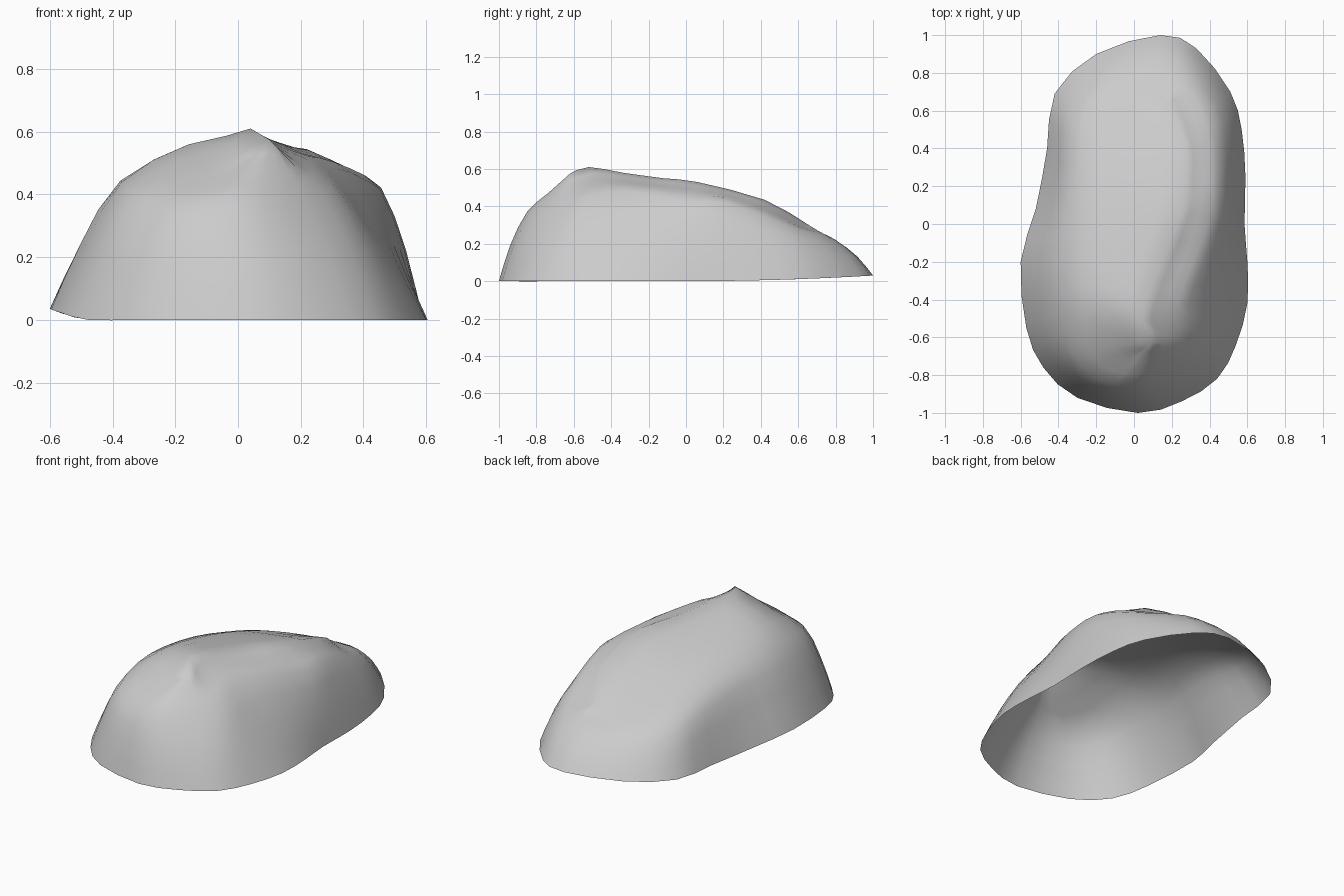
import bpy
import bmesh
from mathutils import Vector

cube = bpy.data.objects.get("Cube")
if cube:
    bpy.data.objects.remove(cube, do_unlink=True)

STEPS = 2
BULGE = .015

# Ridge line of the boulder, front to back: x, y, z
RIDGE = [Vector(p) for p in (
    (.1, -.62, .575), (.04, -.52, .61), (.09, -.34, .58), (.18, -.12, .55),
    (.25, .06, .53), (.27, .42, .435), (.18, .64, .31))]

# Spokes counter-clockwise from the front:
# foot x, foot y, shoulder x, shoulder y, shoulder z, lift of the crown
SPOKES = (
    (.02, -1, 0, -.85, .37, 0), (.25, -.94, .16, -.79, .36, 0),
    (.44, -.82, .27, -.66, .4, 0), (.54, -.64, .3, -.55, .44, 0),
    (.6, -.42, .29, -.42, .48, 0), (.6, -.2, .36, -.22, .47, 0),
    (.585, 0, .45, .03, .42, .01), (.59, .25, .45, .2, .42, 0),
    (.57, .5, .44, .43, .34, 0), (.51, .7, .4, .61, .27, 0),
    (.33, .93, .28, .77, .23, 0), (.14, 1, .13, .8, .22, -.01),
    (-.2, .9, -.1, .74, .23, 0), (-.42, .69, -.27, .56, .28, 0),
    (-.46, .4, -.3, .3, .36, .015), (-.52, .08, -.33, .05, .42, .02),
    (-.6, -.2, -.37, -.2, .44, .04), (-.57, -.55, -.37, -.45, .44, .04),
    (-.48, -.76, -.33, -.68, .4, 0), (-.3, -.92, -.19, -.82, .36, -.01))


def curve_point(a, b, c, d, t):
    """Smooth curve through b and c."""
    return (b * 2 + (c - a) * t + (a * 2 - b * 5 + c * 4 - d) * t ** 2
            + (b * 3 - a - c * 3 + d) * t ** 3) / 2


def refine(points, closed):
    """Resample a chain of points along a smooth curve."""
    n = len(points)
    out = []
    for i in range(n if closed else n - 1):
        ids = [(k % n) if closed else min(max(k, 0), n - 1)
               for k in range(i - 1, i + 3)]
        out += [curve_point(*[points[k] for k in ids], s / STEPS)
                for s in range(STEPS)]
    return out if closed else out + [points[-1].copy()]


ridge = refine(RIDGE, False)


def ridge_index(y):
    """Ridge point nearest to a given depth."""
    return min(range(len(ridge)), key=lambda k: abs(ridge[k].y - y))


def spoke_points(foot_x, foot_y, x, y, z, lift):
    """Foot, flank, shoulder, crown and ridge points of one spoke."""
    rise = .03 * max(0, foot_y) ** 2 + .35 * max(0, -foot_x - .5)
    foot = Vector((foot_x, foot_y, rise))
    shoulder = Vector((x, y, z))
    top = ridge[ridge_index(y)]
    outward = Vector((foot_x - top.x, foot_y - top.y, 0)).normalized()
    flank = foot.lerp(shoulder, .5) + (outward + Vector((0, 0, .5))) * BULGE
    crown = shoulder.lerp(top, .5) + Vector((0, 0, lift))
    return [foot, flank, shoulder, crown, top]


# Open boulder shell: rings from the foot to just below the ridge
spokes = [refine(spoke_points(*s), False)[:-1] for s in SPOKES]
rings = [refine(list(ring), True) for ring in zip(*spokes)]

bm = bmesh.new()
grid = [[bm.verts.new(p) for p in ring] for ring in rings]
count = len(grid[0])
for low, high in zip(grid, grid[1:]):
    for i in range(count):
        j = (i + 1) % count
        bm.faces.new((low[i], low[j], high[j], high[i]))

# Join the uppermost ring to the ridge line
ridge_verts = [bm.verts.new(p) for p in ridge]
last = grid[-1]
for i in range(count):
    j = (i + 1) % count
    a, b = ridge_index(last[i].co.y), ridge_index(last[j].co.y)
    step = 1 if a > b else -1
    bm.faces.new([last[i], last[j]]
                 + [ridge_verts[k] for k in range(b, a + step, step)])
bmesh.ops.triangulate(bm, faces=[f for f in bm.faces if len(f.verts) > 4])
bmesh.ops.recalc_face_normals(bm, faces=bm.faces)
if sum(f.normal.z * f.calc_area() for f in bm.faces) < 0:
    bmesh.ops.reverse_faces(bm, faces=bm.faces)

mesh = bpy.data.meshes.new("boulder")
bm.to_mesh(mesh)
bm.free()
boulder = bpy.data.objects.new("boulder", mesh)
bpy.context.collection.objects.link(boulder)

# Plain stone grey
stone = bpy.data.materials.new("stone grey")
stone.use_nodes = True
colour = (.6, .6, .6, 1)
stone.diffuse_color = colour
stone.node_tree.nodes["Principled BSDF"].inputs["Base Color"].default_value = colour
mesh.materials.append(stone)

bpy.context.view_layer.objects.active = boulder
boulder.select_set(True)
bpy.ops.object.shade_smooth_by_angle(angle=1.2)
